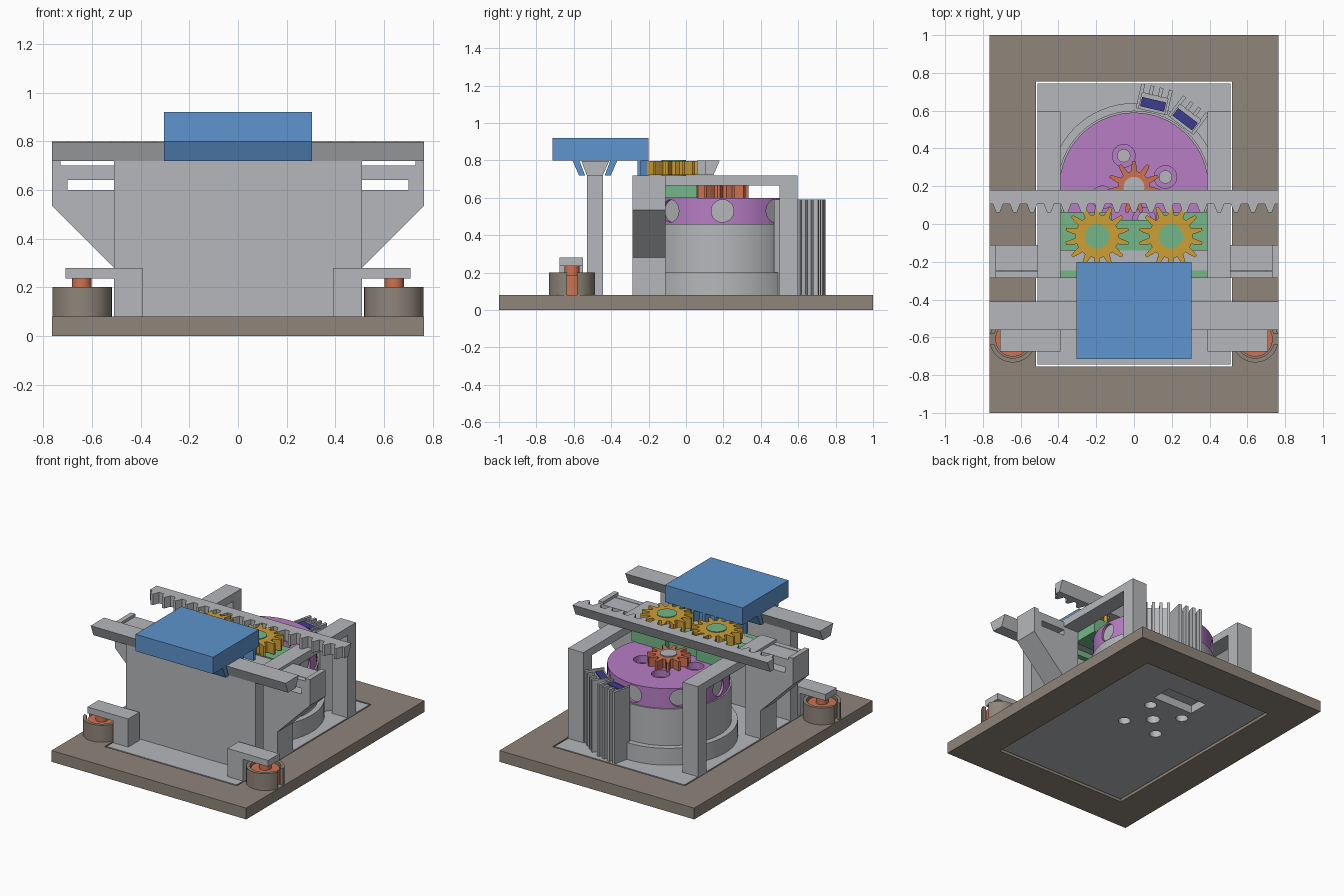
import bpy
from math import sin, cos, pi, radians
from mathutils import Matrix, Vector

old = bpy.data.objects.get("Cube")
if old:
    bpy.data.objects.remove(old, do_unlink=True)


def material(name, rgb):
    m = bpy.data.materials.new(name)
    m.use_nodes = True
    col = (*[(c / 255) ** 2.2 for c in rgb], 1)
    m.diffuse_color = col
    m.node_tree.nodes["Principled BSDF"].inputs["Base Color"].default_value = col
    return m


GRAY = material("light gray", (180, 182, 185))
BROWN = material("taupe", (142, 132, 121))
BLUE = material("blue", (94, 147, 204))
PURPLE = material("purple", (182, 124, 196))
GREEN = material("green", (115, 182, 134))
GOLD = material("gold", (205, 158, 56))
ORANGE = material("orange", (205, 114, 82))
NAVY = material("navy", (62, 62, 140))
HUB = Vector((0, 0.195, 0))


def prism(name, pts, axis, a, b, mat):
    """Extrude a flat outline along an axis from a to b."""
    place = {"x": lambda p, t: (t, p[0], p[1]),
             "y": lambda p, t: (p[0], t, p[1]),
             "z": lambda p, t: (p[0], p[1], t)}[axis]
    n = len(pts)
    verts = [place(p, a) for p in pts] + [place(p, b) for p in pts]
    faces = [list(range(n))[::-1], list(range(n, 2 * n))]
    faces += [[i, (i + 1) % n, n + (i + 1) % n, n + i] for i in range(n)]
    me = bpy.data.meshes.new(name)
    me.from_pydata(verts, [], faces)
    me.materials.append(mat)
    ob = bpy.data.objects.new(name, me)
    bpy.context.collection.objects.link(ob)
    bpy.ops.object.select_all(action="DESELECT")
    bpy.context.view_layer.objects.active = ob
    ob.select_set(True)
    bpy.ops.object.mode_set(mode="EDIT")
    bpy.ops.mesh.select_all(action="SELECT")
    bpy.ops.mesh.normals_make_consistent(inside=False)
    bpy.ops.object.mode_set(mode="OBJECT")
    return ob


def box(name, x, y, z, mat):
    return prism(name, [(x[0], y[0]), (x[1], y[0]), (x[1], y[1]), (x[0], y[1])], "z", z[0], z[1], mat)


def arc(r, a0, a1, n, cx=0, cy=0):
    return [(cx + r * cos(a0 + (a1 - a0) * i / n), cy + r * sin(a0 + (a1 - a0) * i / n)) for i in range(n + 1)]


def smooth(ob):
    bpy.ops.object.select_all(action="DESELECT")
    bpy.context.view_layer.objects.active = ob
    ob.select_set(True)
    bpy.ops.object.shade_smooth_by_angle(angle=radians(30))
    return ob


def disc(name, c, r, z, mat, n=48):
    return smooth(prism(name, arc(r, 0, 2 * pi, n, c[0], c[1])[:-1], "z", z[0], z[1], mat))


def cut(target, cutters):
    bpy.context.view_layer.objects.active = target
    for c in cutters:
        mod = target.modifiers.new("cut", "BOOLEAN")
        mod.operation, mod.object, mod.solver = "DIFFERENCE", c, "EXACT"
        bpy.ops.object.modifier_apply(modifier=mod.name)
        bpy.data.objects.remove(c, do_unlink=True)


def gear(name, c, root, tip, teeth, z, mat, phase=0):
    pts, step = [], 2 * pi / teeth
    for i in range(teeth):
        for f, r in ((-0.32, root), (-0.2, (root + tip) / 2), (-0.1, tip), (0.1, tip), (0.2, (root + tip) / 2), (0.32, root)):
            t = phase + (i + f) * step
            pts.append((c[0] + r * cos(t), c[1] + r * sin(t)))
    return prism(name, pts, "z", z[0], z[1], mat)


def rack(name, half, back, root, tip, teeth, z, mat):
    step, pts = 2 * half / teeth, [(half, back), (-half, back)]
    for i in range(teeth):
        for f, y in ((0, root), (0.2, root), (0.4, tip), (0.6, tip), (0.8, root)):
            pts.append((-half + (i + f) * step, y))
    pts.append((half, root))
    return prism(name, pts, "z", z[0], z[1], mat)


# Base board with a window, and the plate sitting in it
board = box("base_board", (-0.765, 0.765), (-1, 1), (0, 0.08), BROWN)
cut(board, [box("window_cutter", (-0.52, 0.52), (-0.755, 0.755), (-1, 1), GRAY)])
plate = box("inner_plate", (-0.51, 0.51), (-0.745, 0.745), (0.012, 0.08), GRAY)
holes = [disc("hole_cutter", HUB, 0.045, (-1, 0.07), GRAY, 24)]
for i in range(4):
    a = pi / 4 + i * pi / 2
    holes.append(disc("hole_cutter", (0.19 * cos(a), HUB.y + 0.19 * sin(a)), 0.04, (-1, 0.07), GRAY, 24))
holes.append(box("slot_cutter", (-0.14, 0.18), (0.42, 0.57), (-1, 0.07), GRAY))
cut(plate, holes)

# Front wall and dovetail rail
box("front_wall", (-0.51, 0.51), (-0.53, -0.445), (0.08, 0.72), GRAY)
prism("front_rail", [(-0.56, 0.798), (-0.41, 0.798), (-0.445, 0.72), (-0.53, 0.72)], "x", -0.765, 0.765, GRAY)

# Blue carriage gripping the rail, with its own small rack
box("carriage_block", (-0.305, 0.305), (-0.715, -0.2), (0.8, 0.92), BLUE)
for s in (-1, 1):
    lip = [(0.12, 0.8), (0.085, 0.72), (0.053, 0.72), (0.083, 0.8)]
    prism("carriage_lip", [(-0.487 + s * y, z) for y, z in lip], "x", -0.305, 0.305, BLUE)
rack("carriage_rack", 0.305, -0.26, -0.24, -0.2, 7, (0.72, 0.8), BLUE)

# Rear rack with sloped back
rear = rack("rear_rack", 0.765, 0.18, 0.105, 0.06, 17, (0.722, 0.8), GRAY)
for v in rear.data.vertices:
    if v.co.y > 0.17 and v.co.z < 0.75:
        v.co.y -= 0.033

# Side brackets, arms, posts, corner clamps and rollers
box("cross_bar", (-0.73, 0.73), (-0.245, -0.14), (0.64, 0.70), GRAY)
bracket = [(0.39, 0.08), (0.51, 0.08), (0.51, 0.28), (0.765, 0.535), (0.765, 0.72),
           (0.73, 0.72), (0.73, 0.64), (0.7, 0.64), (0.7, 0.6), (0.39, 0.6)]
for s in (-1, 1):
    def sx(a, b):
        return sorted((s * a, s * b))
    prism("side_bracket", [(s * x, z) for x, z in bracket], "y", -0.287, -0.11, GRAY)
    box("bracket_top", sx(0.39, 0.51), (-0.287, -0.11), (0.6, 0.72), GRAY)
    for y in ((-0.287, -0.25), (-0.14, -0.11)):
        box("bracket_lip", sx(0.51, 0.735), y, (0.64, 0.70), GRAY)
    box("top_arm", sx(0.39, 0.51), (-0.11, 0.595), (0.665, 0.72), GRAY)
    box("rear_post", sx(0.39, 0.51), (0.5, 0.595), (0.08, 0.665), GRAY)
    box("clamp_leg", sx(0.39, 0.51), (-0.675, -0.55), (0.08, 0.235), GRAY)
    box("clamp_arm", sx(0.39, 0.71), (-0.675, -0.55), (0.235, 0.28), GRAY)
    c = (s * 0.642, -0.61)
    face = 0 if s > 0 else pi
    ring = arc(0.123, face + 0.22, face + 2 * pi - 0.22, 40, *c) + arc(0.1, face + 2 * pi - 0.27, face + 0.27, 40, *c)
    smooth(prism("roller_housing", ring, "z", 0.08, 0.2, BROWN))
    disc("roller", c, 0.092, (0.08, 0.185), ORANGE)
    disc("roller_shaft", c, 0.04, (0.18, 0.235), ORANGE, 24)

# Motor body and purple turntable
disc("motor_skirt", HUB, 0.445, (0.08, 0.2), GRAY, 64)
disc("motor_body", HUB, 0.405, (0.2, 0.46), GRAY, 64)
table = disc("turntable", HUB, 0.395, (0.46, 0.6), PURPLE, 64)
cutters = []


def radial(name, angle, r0, r1, radius, mat):
    ob = prism(name, arc(radius, 0, 2 * pi, 32)[:-1], "x", r0, r1, mat)
    ob.data.transform(Matrix.Translation(HUB + Vector((0, 0, 0.53))) @ Matrix.Rotation(angle, 4, "Z"))
    return smooth(ob)


for i in range(8):
    cutters.append(radial("socket_cutter", i * pi / 4, 0.32, 0.5, 0.06, PURPLE))
    radial("socket_plug", i * pi / 4, 0.31, 0.375, 0.06, GRAY)
for i in range(4):
    a = radians(18) + i * pi / 2
    c = (0.175 * cos(a), HUB.y + 0.175 * sin(a))
    cutters.append(disc("bore_cutter", c, 0.06, (0.55, 0.7), PURPLE, 32))
    disc("bore_screw", c, 0.035, (0.53, 0.56), GRAY, 24)
cut(table, cutters)
smooth(table)

# Drive gear on the motor shaft
gear("drive_gear", HUB, 0.085, 0.14, 11, (0.6, 0.665), ORANGE, pi / 2)
disc("drive_shaft", HUB, 0.055, (0.6, 0.672), GRAY, 32)

# Green gear carrier and the two idler gears
box("carrier_bridge", (-0.12, 0.12), (-0.14, 0.02), (0.6, 0.7), GREEN)
box("carrier_front_strip", (-0.39, 0.39), (-0.285, -0.247), (0.6, 0.7), GREEN)
for s in (-1, 1):
    box("carrier_block", sorted((s * 0.12, s * 0.388)), (-0.14, 0.06), (0.6, 0.708), GREEN)
    c = (s * 0.195, -0.065)
    gear("idler_gear", c, 0.115, 0.17, 14, (0.722, 0.798), GOLD, pi / 2)
    disc("idler_pin", c, 0.065, (0.7, 0.803), GREEN, 32)

# Two ribbed sensor holders behind the motor
for deg in (77, 53):
    turn = Matrix.Translation(HUB) @ Matrix.Rotation(radians(deg), 4, "Z")
    parts = [box("holder_body", (0.41, 0.5), (-0.085, 0.085), (0.08, 0.57), GRAY),
             box("sensor", (0.425, 0.475), (-0.065, 0.065), (0.565, 0.578), NAVY)]
    for y in (-0.085, -0.035, 0.015, 0.065):
        parts.append(box("holder_rib", (0.495, 0.545), (y, y + 0.02), (0.08, 0.59), GRAY))
    for y in (-0.085, 0.07):
        parts.append(box("holder_cheek", (0.41, 0.5), (y, y + 0.015), (0.57, 0.59), GRAY))
    for ob in parts:
        ob.data.transform(turn)
